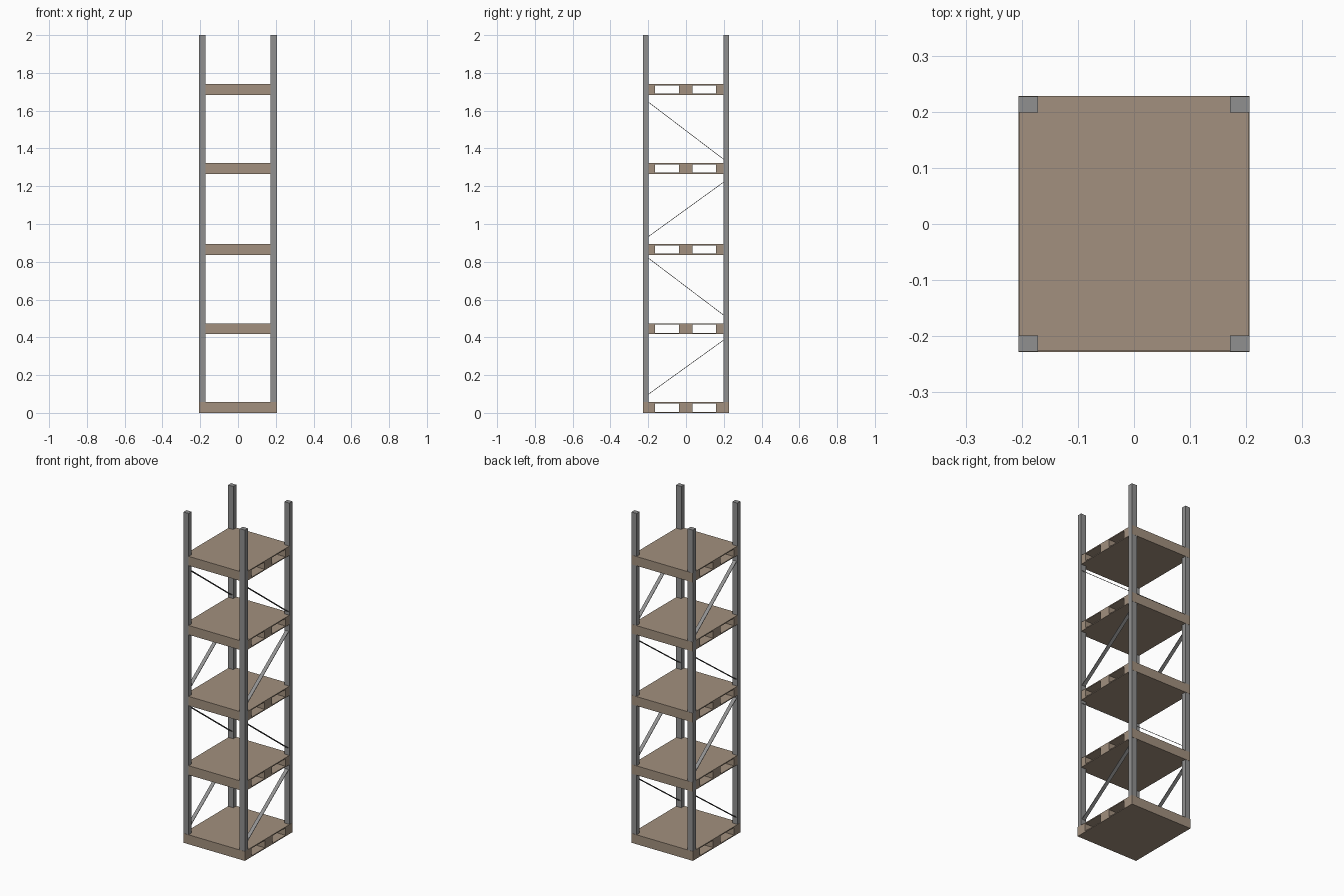
import bpy
from mathutils import Vector

if "Cube" in bpy.data.objects:
    bpy.data.objects.remove(bpy.data.objects["Cube"])


def material(name, rgb):
    m = bpy.data.materials.new(name)
    m.diffuse_color = (*rgb, 1)
    m.use_nodes = True
    m.node_tree.nodes["Principled BSDF"].inputs["Base Color"].default_value = m.diffuse_color
    return m


WOOD = material("tan wood", (0.36, 0.28, 0.21))
STEEL = material("grey steel", (0.28, 0.28, 0.28))


def add_mesh(name, boxes, mat):
    """One object from a list of (x0, x1, y0, y1, z0, z1) boxes."""
    verts, faces = [], []
    for x0, x1, y0, y1, z0, z1 in boxes:
        n = len(verts)
        verts += [(x, y, z) for z in (z0, z1)
                  for x, y in ((x0, y0), (x1, y0), (x1, y1), (x0, y1))]
        faces += [[n + i for i in f] for f in (
            (3, 2, 1, 0), (4, 5, 6, 7), (0, 1, 5, 4),
            (1, 2, 6, 5), (2, 3, 7, 6), (3, 0, 4, 7))]
    me = bpy.data.meshes.new(name)
    me.from_pydata(verts, [], faces)
    me.materials.append(mat)
    ob = bpy.data.objects.new(name, me)
    bpy.context.collection.objects.link(ob)
    return ob


def shelf(name, z0, z1, hx, y0, y1):
    """Hollow pallet shelf: two decks and three runners, open along x."""
    t = 0.006
    a, b = z0 + t, z1 - t
    add_mesh(name, [
        (-hx, hx, y0, y1, z0, a),
        (-hx, hx, y0, y1, b, z1),
        (-hx, hx, y0, -0.165, a, b),
        (-hx, hx, -0.037, 0.034, a, b),
        (-hx, hx, 0.16, y1, a, b)], WOOD)


# base and four upper shelves
shelf("base_shelf", 0, 0.057, 0.206, -0.2285, 0.2285)
for i, z in enumerate((0.418, 0.837, 1.266, 1.684)):
    shelf(f"shelf_{i + 1}", z, z + 0.056, 0.2045, -0.2265, 0.2285)

# corner posts standing on the base
for sx, side in ((-1, "left"), (1, "right")):
    xs = sorted((sx * 0.171, sx * 0.2055))
    for sy, end in ((-1, "front"), (1, "back")):
        ys = sorted((sy * 0.199, sy * 0.2275))
        add_mesh(f"{end}_{side}_post", [(*xs, *ys, 0.05, 2.0)], STEEL)

    # flat zigzag braces on each side: (front height, back height)
    for i, (zf, zb) in enumerate(((0.098, 0.386), (0.82, 0.517),
                                  (0.933, 1.222), (1.646, 1.342))):
        d = Vector((0, 0.4, zb - zf))
        brace = add_mesh(f"{side}_brace_{i + 1}", [
            (-0.011, 0.011, -d.length / 2, d.length / 2, -0.0015, 0.0015)], STEEL)
        brace.location = (sx * 0.188, 0, (zf + zb) / 2)
        brace.rotation_euler = Vector((0, 1, 0)).rotation_difference(d).to_euler()
